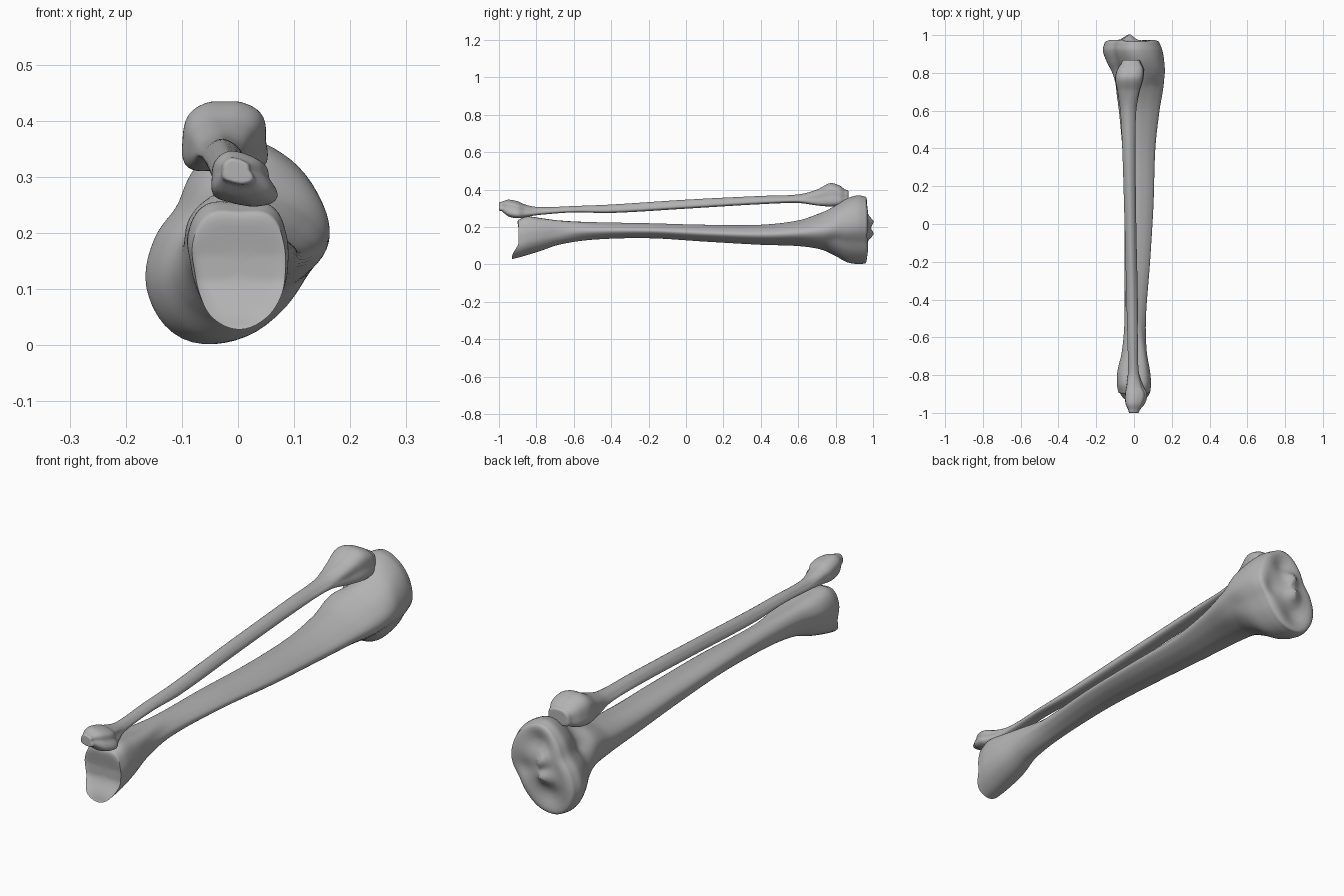
import bpy, bmesh
from math import sin, cos, pi, exp
from mathutils import Vector

if "Cube" in bpy.data.objects:
    bpy.data.objects.remove(bpy.data.objects["Cube"])

SIDES = 64   # points round each bone
STEPS = 7    # rings between two stations

bone = bpy.data.materials.new("bone grey")
bone.use_nodes = True
GREY = (0.45, 0.45, 0.45, 1)
bone.diffuse_color = GREY
bone.node_tree.nodes["Principled BSDF"].inputs["Base Color"].default_value = GREY

# Cross-sections: radius every thirty degrees, from +x towards +z
SHAPES = {
    "plateau": (155, 165, 175, 180, 145, 120, 145, 182, 200, 180, 150, 135),
    "ankle": (90, 100, 120, 110, 122, 105, 88, 90, 105, 113, 105, 95),
    "crest": (112, 95, 86, 90, 95, 95, 90, 95, 95, 90, 86, 96),
    "head": (75, 80, 70, 63, 70, 80, 80, 85, 60, 50, 60, 85),
    "blade": (90, 85, 92, 105, 90, 80, 85, 98, 85, 78, 88, 100),
    "tip": (50, 50, 45, 47, 55, 58, 55, 60, 50, 50, 60, 72),
}


def hermite(a, b, c, d, t, ta=-1.0, tb=0.0, tc=1.0, td=2.0):
    """Smooth value between b and c, with uneven spacing allowed."""
    h = tc - tb
    m0 = (c - a) * (h / (tc - ta))
    m1 = (d - b) * (h / (td - tb))
    return (b * (2*t**3 - 3*t*t + 1) + m0 * (t**3 - 2*t*t + t)
            + c * (3*t*t - 2*t**3) + m1 * (t**3 - t*t))


def outline(name):
    """Closed smooth outline, stretched to fill -1..1 both ways."""
    r, pts = SHAPES[name], []
    n = len(r)
    for i in range(SIDES):
        u = i * n / SIDES
        k = int(u)
        rad = hermite(*(r[(k + j) % n] for j in (-1, 0, 1, 2)), u - k)
        a = 2 * pi * i / SIDES
        pts.append((rad * cos(a), rad * sin(a)))

    def fit(v):
        lo, hi = min(v), max(v)
        return [(2 * q - lo - hi) / (hi - lo) for q in v]
    return list(zip(fit([p[0] for p in pts]), fit([p[1] for p in pts])))


def station_ring(y, x0, x1, z0, z1, shape, lean):
    ring = []
    for u, w in outline(shape):
        x = (x0 + x1 + u * (x1 - x0)) / 2
        z = (z0 + z1 + w * (z1 - z0)) / 2
        ring.append(Vector((x, y + lean(y, x, z), z)))
    return ring


def cap_rings(ring, target):
    """Shrinking rings that close an end onto the surface y = target(x, z)."""
    mid = sum(ring, Vector()) / len(ring)
    out = []
    for s in (0.97, 0.92, 0.84, 0.72, 0.58, 0.44, 0.3, 0.16, 0.05):
        new = []
        for p in ring:
            q = mid.lerp(p, s)
            f = min(1, (1 - s * s) * 3.2) ** 0.6
            q.y = p.y + (target(q.x, q.z) - p.y) * f
            new.append(q)
        out.append(new)
    return out


def build_bone(name, stations, front_cap, back_cap, lean=lambda y, x, z: 0):
    keys = [station_ring(*s, lean) for s in stations]
    ys = [s[0] for s in stations]
    last = len(keys) - 1
    rings = cap_rings(keys[0], front_cap)[::-1]
    for k in range(last):
        ids = (max(k - 1, 0), k, k + 1, min(k + 2, last))
        for j in range(STEPS):
            rings.append([hermite(*(keys[i][p] for i in ids), j / STEPS,
                                  *(ys[i] for i in ids)) for p in range(SIDES)])
    rings.append(keys[-1])
    rings += cap_rings(keys[-1], back_cap)

    bm = bmesh.new()
    rows = [[bm.verts.new(p) for p in ring] for ring in rings]
    for a, b in zip(rows, rows[1:]):
        for i in range(SIDES):
            j = (i + 1) % SIDES
            bm.faces.new((a[i], a[j], b[j], b[i]))
    bm.faces.new(rows[0])
    bm.faces.new(rows[-1])
    bmesh.ops.recalc_face_normals(bm, faces=bm.faces)
    mesh = bpy.data.meshes.new(name)
    bm.to_mesh(mesh)
    bm.free()
    mesh.materials.append(bone)
    ob = bpy.data.objects.new(name, mesh)
    bpy.context.collection.objects.link(ob)
    bpy.ops.object.select_all(action="DESELECT")
    ob.select_set(True)
    bpy.context.view_layer.objects.active = ob
    bpy.ops.object.shade_smooth_by_angle(angle=pi / 3)


def bump(x, z, cx, cz, size):
    return exp(-((x - cx) ** 2 + (z - cz) ** 2) / size ** 2)


# Shin bone: ankle end with a low pointed lobe, hollowed knee plateau
def ankle_lobe(y, x, z):
    near = max(0, min(1, (-0.76 - y) / 0.12))
    low = max(0, min(1, (0.12 - z) / 0.08))
    return -0.035 * near * low * low * (3 - 2 * low)


def ankle_face(x, z):
    return -0.89 + ankle_lobe(-0.9, x, z) - 0.012 * max(0, (z - 0.16) / 0.07)


def knee_face(x, z):
    spines = 0.032 * (bump(x, z, -0.02, 0.23, 0.03) + bump(x, z, -0.03, 0.16, 0.03))
    hollows = 0.022 * (bump(x, z, 0.01, 0.29, 0.05) + bump(x, z, -0.05, 0.08, 0.06))
    notch = 0.012 * bump(x, z, 0.07, 0.17, 0.04)
    return 0.975 + spines - hollows - notch


build_bone("shin_bone", [
    (-0.895, -0.082, 0.085, 0.028, 0.24, "ankle"),
    (-0.85, -0.09, 0.09, 0.042, 0.256, "ankle"),
    (-0.78, -0.088, 0.085, 0.07, 0.248, "ankle"),
    (-0.68, -0.065, 0.068, 0.105, 0.235, "ankle"),
    (-0.5, -0.05, 0.063, 0.132, 0.226, "crest"),
    (-0.2, -0.05, 0.085, 0.14, 0.22, "crest"),
    (0.1, -0.05, 0.103, 0.122, 0.212, "crest"),
    (0.4, -0.062, 0.113, 0.105, 0.212, "crest"),
    (0.6, -0.08, 0.135, 0.098, 0.235, "crest"),
    (0.72, -0.095, 0.155, 0.08, 0.275, "crest"),
    (0.8, -0.115, 0.163, 0.045, 0.315, "plateau"),
    (0.86, -0.145, 0.16, 0.012, 0.352, "plateau"),
    (0.92, -0.165, 0.15, 0.002, 0.369, "plateau"),
    (0.96, -0.155, 0.135, 0.005, 0.362, "plateau"),
], ankle_face, knee_face, ankle_lobe)

# Calf bone: slim twisted shaft, pointed ankle tip, rounded knob
build_bone("calf_bone", [
    (-0.985, -0.03, 0.03, 0.285, 0.335, "tip"),
    (-0.95, -0.045, 0.058, 0.257, 0.346, "tip"),
    (-0.9, -0.047, 0.07, 0.247, 0.337, "tip"),
    (-0.86, -0.04, 0.05, 0.253, 0.32, "tip"),
    (-0.78, -0.032, 0.025, 0.265, 0.306, "blade"),
    (-0.6, -0.035, 0.02, 0.278, 0.312, "blade"),
    (-0.4, -0.04, 0.02, 0.275, 0.32, "blade"),
    (0, -0.05, 0.012, 0.298, 0.346, "blade"),
    (0.4, -0.062, 0.008, 0.322, 0.366, "blade"),
    (0.6, -0.073, 0.012, 0.328, 0.374, "blade"),
    (0.7, -0.088, 0.03, 0.315, 0.4, "head"),
    (0.77, -0.1, 0.05, 0.31, 0.434, "head"),
    (0.82, -0.088, 0.052, 0.315, 0.422, "head"),
    (0.85, -0.068, 0.038, 0.328, 0.4, "head"),
], lambda x, z: -1.0, lambda x, z: 0.868)
